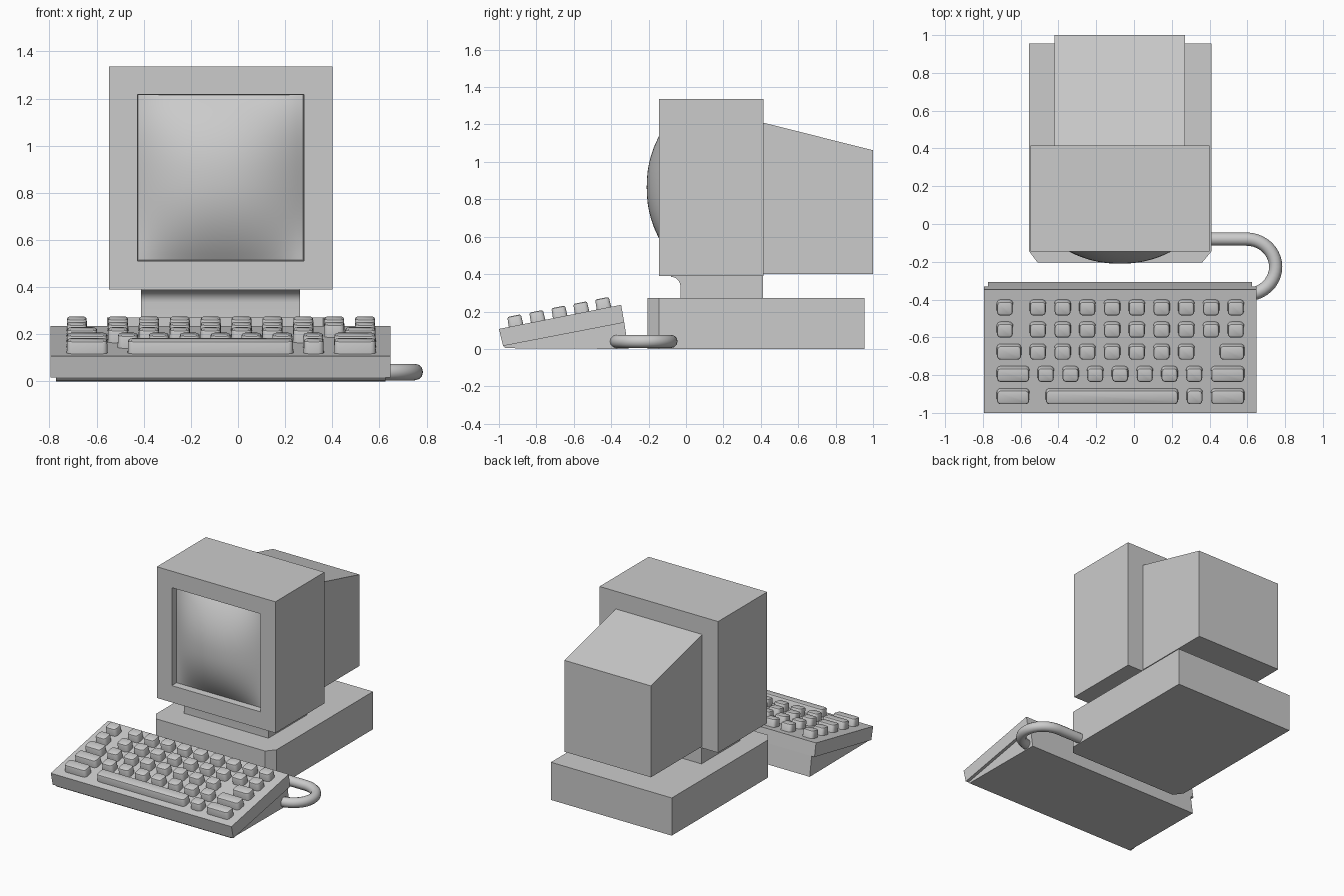
import bpy, bmesh, math
from mathutils import Matrix, Vector

if "Cube" in bpy.data.objects:
    bpy.data.objects.remove(bpy.data.objects["Cube"])


def finish(name, bm, smooth=None):
    bmesh.ops.recalc_face_normals(bm, faces=bm.faces)
    me = bpy.data.meshes.new(name)
    bm.to_mesh(me)
    bm.free()
    ob = bpy.data.objects.new(name, me)
    bpy.context.collection.objects.link(ob)
    if smooth:
        bpy.ops.object.select_all(action='DESELECT')
        ob.select_set(True)
        bpy.context.view_layer.objects.active = ob
        bpy.ops.object.shade_smooth_by_angle(angle=math.radians(smooth))
    return ob


def prism(name, pts, lo, hi, axis, smooth=None):
    """Extrude a (y, z) profile along x, or an (x, y) outline along z."""
    bm = bmesh.new()
    place = (lambda p, t: (t, p[0], p[1])) if axis == 'x' else (lambda p, t: (p[0], p[1], t))
    a = [bm.verts.new(place(p, lo)) for p in pts]
    b = [bm.verts.new(place(p, hi)) for p in pts]
    bm.faces.new(a)
    bm.faces.new(b)
    for i in range(len(pts)):
        j = (i + 1) % len(pts)
        bm.faces.new((a[i], a[j], b[j], b[i]))
    return finish(name, bm, smooth)


# System base with chamfered front corners
prism("base", [(-0.51, -0.205), (0.36, -0.205), (0.41, -0.145), (0.41, 0.955),
               (-0.555, 0.955), (-0.555, -0.145)], 0, 0.272, 'z')

# Neck with a curved flare under the monitor
flare = [(-0.08 + 0.05 * math.sin(t), 0.335 + 0.05 * math.cos(t))
         for t in (math.pi / 2 * i / 8 for i in range(9))]
prism("neck", [(-0.08, 0.392)] + flare + [(-0.03, 0.27), (0.412, 0.27), (0.412, 0.392)],
      -0.412, 0.264, 'x', 30)

# Monitor housing with recessed screen opening
bm = bmesh.new()


def ring(x0, x1, z0, z1, y):
    return [bm.verts.new(p) for p in ((x0, y, z0), (x1, y, z0), (x1, y, z1), (x0, y, z1))]


rings = [ring(-0.547, 0.4, 0.39, 1.337, 0.415),
         ring(-0.547, 0.4, 0.39, 1.337, -0.145),
         ring(-0.427, 0.28, 0.511, 1.218, -0.145),
         ring(-0.422, 0.275, 0.516, 1.213, -0.075)]
for r, s in zip(rings, rings[1:]):
    for i in range(4):
        j = (i + 1) % 4
        bm.faces.new((r[i], r[j], s[j], s[i]))
bm.faces.new(rings[0])
bm.faces.new(rings[-1])
finish("monitor_housing", bm)

# Bulging glass screen
bm = bmesh.new()
N = 24
bmesh.ops.create_grid(bm, x_segments=N, y_segments=N, size=1)
for v in bm.verts:
    u, w = v.co.x, v.co.y
    bulge = (1 - min(1, abs(u)) ** 2.2) * (1 - min(1, abs(w)) ** 2.2)
    v.co = Vector((-0.0735 + 0.351 * u, -0.096 - 0.114 * bulge, 0.8645 + 0.351 * w))
screen = finish("screen", bm, 40)
if screen.data.polygons[0].normal.y > 0:
    screen.data.flip_normals()

# Sloped tube cover at the back
prism("rear_cover", [(0.413, 0.402), (1.0, 0.402), (1.0, 1.062), (0.413, 1.21)],
      -0.42, 0.27, 'x')

# Keyboard shell and its wedge-shaped underside
prism("keyboard_shell", [(-1.0, 0.107), (-0.978, 0.016), (-0.33, 0.141), (-0.347, 0.236)],
      -0.795, 0.648, 'x')
prism("keyboard_underside", [(-0.978, 0.016), (-0.965, 0.004), (-0.308, 0.0), (-0.33, 0.141)],
      -0.772, 0.626, 'x')

# Keys: rounded, slightly tapered caps laid out on the sloped top
SLOPE = math.atan2(0.129, 0.653)
TILT = Matrix.Translation((0, -1.0, 0.107)) @ Matrix.Rotation(SLOPE, 4, 'X')


def add_key(bm, x0, x1, y0, y1):
    loops = []
    for inset, z in ((0, -0.005), (0.002, 0.045), (0.005, 0.051), (0.011, 0.054)):
        r = 0.022 - inset
        loop = []
        for k, (cx, cy) in enumerate(((x1 - 0.022, y1 - 0.022), (x0 + 0.022, y1 - 0.022),
                                      (x0 + 0.022, y0 + 0.022), (x1 - 0.022, y0 + 0.022))):
            for i in range(5):
                a = math.pi / 2 * (k + i / 4)
                p = Vector((cx + r * math.cos(a), cy + r * math.sin(a), z))
                loop.append(bm.verts.new(TILT @ p))
        loops.append(loop)
    for a, b in zip(loops, loops[1:]):
        for i in range(len(a)):
            j = (i + 1) % len(a)
            bm.faces.new((a[i], a[j], b[j], b[i]))
    bm.faces.new(loops[-1])
    bm.faces.new(list(reversed(loops[0])))


def run(start, count):
    return [(start + 0.131 * k, start + 0.131 * k + 0.088) for k in range(count)]


L, R = -0.727, 0.585
number_row = [(L, -0.64)] + run(-0.553, 9)
rows = [
    (-0.400, number_row),
    (-0.517, number_row),
    (-0.634, [(L, -0.596)] + run(-0.553, 7) + [(0.453, R)]),
    (-0.752, [(L, -0.553)] + run(-0.511, 7) + [(0.407, R)]),
    (-0.870, [(L, -0.553), (-0.468, 0.235), (0.278, 0.364), (0.407, R)]),
]
for n, (back, keys) in enumerate(rows, 1):
    bm = bmesh.new()
    y1 = (back + 1.0) / math.cos(SLOPE)
    for x0, x1 in keys:
        add_key(bm, x0, x1, y1 - 0.079, y1)
    finish(f"key_row_{n}", bm, 35)

# Cable looping from the base to the keyboard
path = [(0.38, -0.08), (0.48, -0.08)]
path += [(0.595 + 0.155 * math.sin(t), -0.227 + 0.147 * math.cos(t))
         for t in (math.pi * i / 20 for i in range(21))]
cu = bpy.data.curves.new("cable", 'CURVE')
cu.dimensions = '3D'
cu.bevel_depth = 0.035
cu.bevel_resolution = 4
cu.use_fill_caps = True
sp = cu.splines.new('POLY')
sp.points.add(len(path) - 1)
for p, (x, y) in zip(sp.points, path):
    p.co = (x, y, 0.04, 1)
cable = bpy.data.objects.new("cable", cu)
bpy.context.collection.objects.link(cable)
bpy.ops.object.select_all(action='DESELECT')
cable.select_set(True)
bpy.context.view_layer.objects.active = cable
bpy.ops.object.convert(target='MESH')
bpy.ops.object.shade_smooth_by_angle(angle=math.radians(50))
